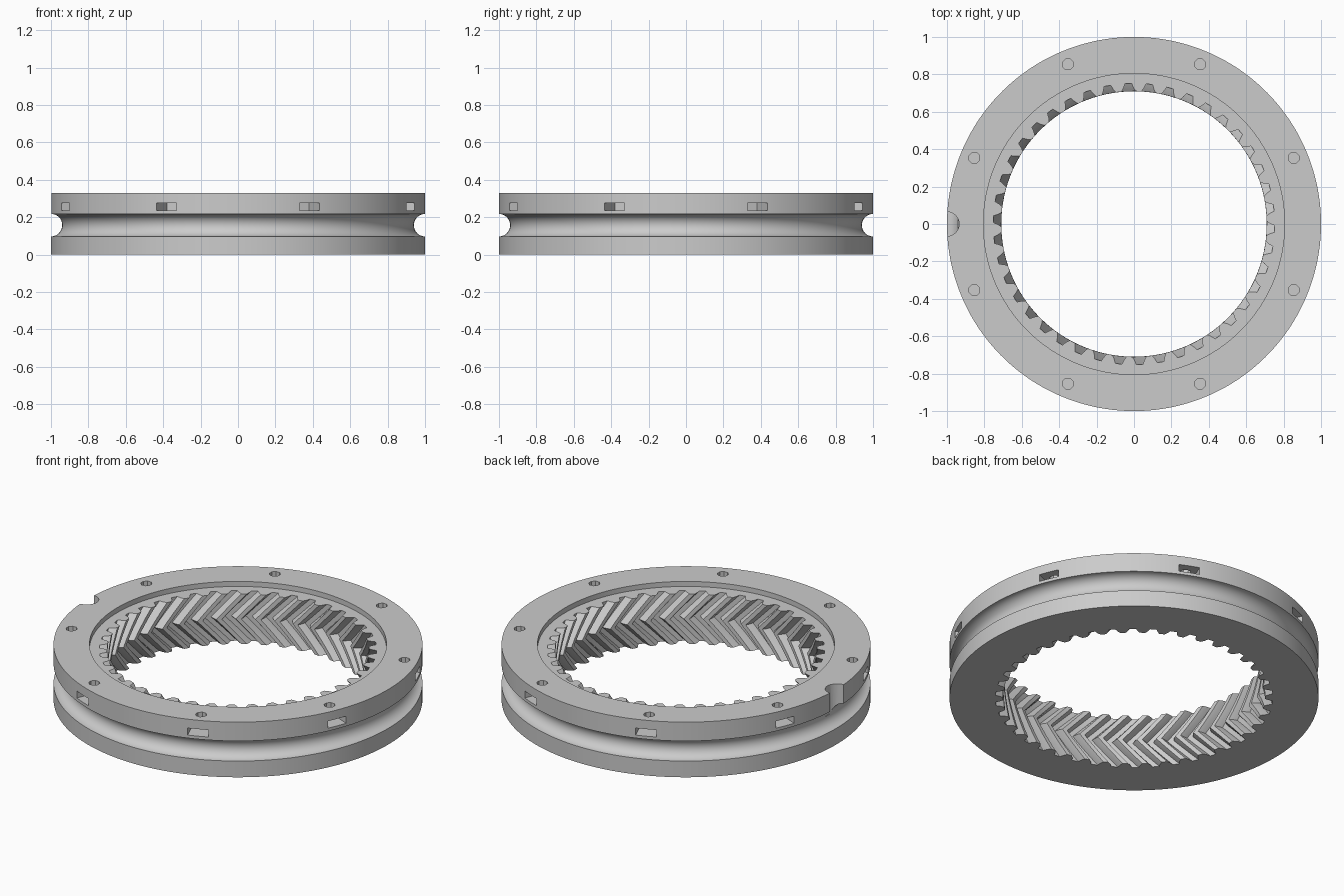
import bpy, bmesh
from math import sin, cos, pi, radians
from mathutils import Matrix

cube = bpy.data.objects.get("Cube")
if cube:
    bpy.data.objects.remove(cube, do_unlink=True)

HEIGHT, GEAR_TOP, RECESS_R = 0.33, 0.30, 0.805
TEETH, TWIST, STEPS = 42, radians(11), 4
PITCH = 2 * pi / TEETH
PHASE = radians(92.3)          # centre of one tooth gap
# one tooth gap: fraction of pitch, radius
GAP = [(-0.36, 0.71), (-0.25, 0.728), (-0.16, 0.752),
       (0.16, 0.752), (0.25, 0.728), (0.36, 0.71)]
N = TEETH * len(GAP)

gray = bpy.data.materials.new("plain gray")
gray.use_nodes = True
gray.diffuse_color = (0.6, 0.6, 0.6, 1)
gray.node_tree.nodes["Principled BSDF"].inputs["Base Color"].default_value = (0.6, 0.6, 0.6, 1)


def make_object(name, bm):
    bmesh.ops.recalc_face_normals(bm, faces=bm.faces)
    mesh = bpy.data.meshes.new(name)
    bm.to_mesh(mesh)
    bm.free()
    mesh.materials.append(gray)
    obj = bpy.data.objects.new(name, mesh)
    bpy.context.collection.objects.link(obj)
    return obj


def gear_row(z, turn):
    return [(r * cos(a), r * sin(a), z)
            for t in range(TEETH) for f, r in GAP
            for a in [PHASE + turn + (t + f) * PITCH]]


def round_row(r, z):
    start = PHASE - 0.4 * PITCH
    return [(r * cos(start + 2 * pi * i / N), r * sin(start + 2 * pi * i / N), z)
            for i in range(N)]


# Ring: herringbone inner wall joined to a turned outer profile with a rope groove
rows = []
for k in range(2 * STEPS + 1):
    z = GEAR_TOP * k / (2 * STEPS)
    rows.append(gear_row(z, TWIST * (1 - abs(k - STEPS) / STEPS)))
profile = [(RECESS_R, GEAR_TOP), (RECESS_R, HEIGHT), (1, HEIGHT)]
for k in range(17):
    a = pi * k / 16
    profile.append((1 - 0.06 * sin(a), 0.157 + 0.06 * cos(a)))
profile.append((1, 0))
rows += [round_row(r, z) for r, z in profile]

bm = bmesh.new()
grid = [[bm.verts.new(p) for p in row] for row in rows]
for a, b in zip(grid, grid[1:] + grid[:1]):
    for i in range(N):
        j = (i + 1) % N
        bm.faces.new((a[i], a[j], b[j], b[i]))
ring = make_object("ring_gear", bm)

# Cutters: bolt holes, nut slots and rope notch
holes, slots, notch = bmesh.new(), bmesh.new(), bmesh.new()
for k in range(8):
    turn = Matrix.Rotation(radians(22.5 + 45 * k), 4, 'Z')
    bmesh.ops.create_cone(holes, cap_ends=True, segments=8, radius1=0.031, radius2=0.031,
                          depth=0.15, matrix=turn @ Matrix.Translation((0.924, 0, 0.325)))
    bmesh.ops.create_cube(slots, size=1, matrix=turn @ Matrix.Translation((0.95, 0, 0.256))
                          @ Matrix.Diagonal((0.2, 0.117, 0.042, 1)))
bmesh.ops.create_cone(notch, cap_ends=True, segments=32, radius1=0.065, radius2=0.065,
                      depth=0.25, matrix=Matrix.Translation((-1, 0, 0.157 + 0.125)))

bpy.context.view_layer.objects.active = ring
for name, cutter_bm in (("slots", slots), ("holes", holes), ("notch", notch)):
    cutter = make_object(name + "_cutter", cutter_bm)
    cutter.hide_render = True
    mod = ring.modifiers.new(name, 'BOOLEAN')
    mod.operation = 'DIFFERENCE'
    mod.solver = 'EXACT'
    mod.object = cutter
    bpy.ops.object.modifier_apply(modifier=mod.name)
    bpy.data.objects.remove(cutter, do_unlink=True)

# Smooth turned surfaces, sharp edges kept
for obj in bpy.context.selected_objects:
    obj.select_set(False)
ring.select_set(True)
bpy.ops.object.shade_smooth_by_angle(angle=radians(25))
